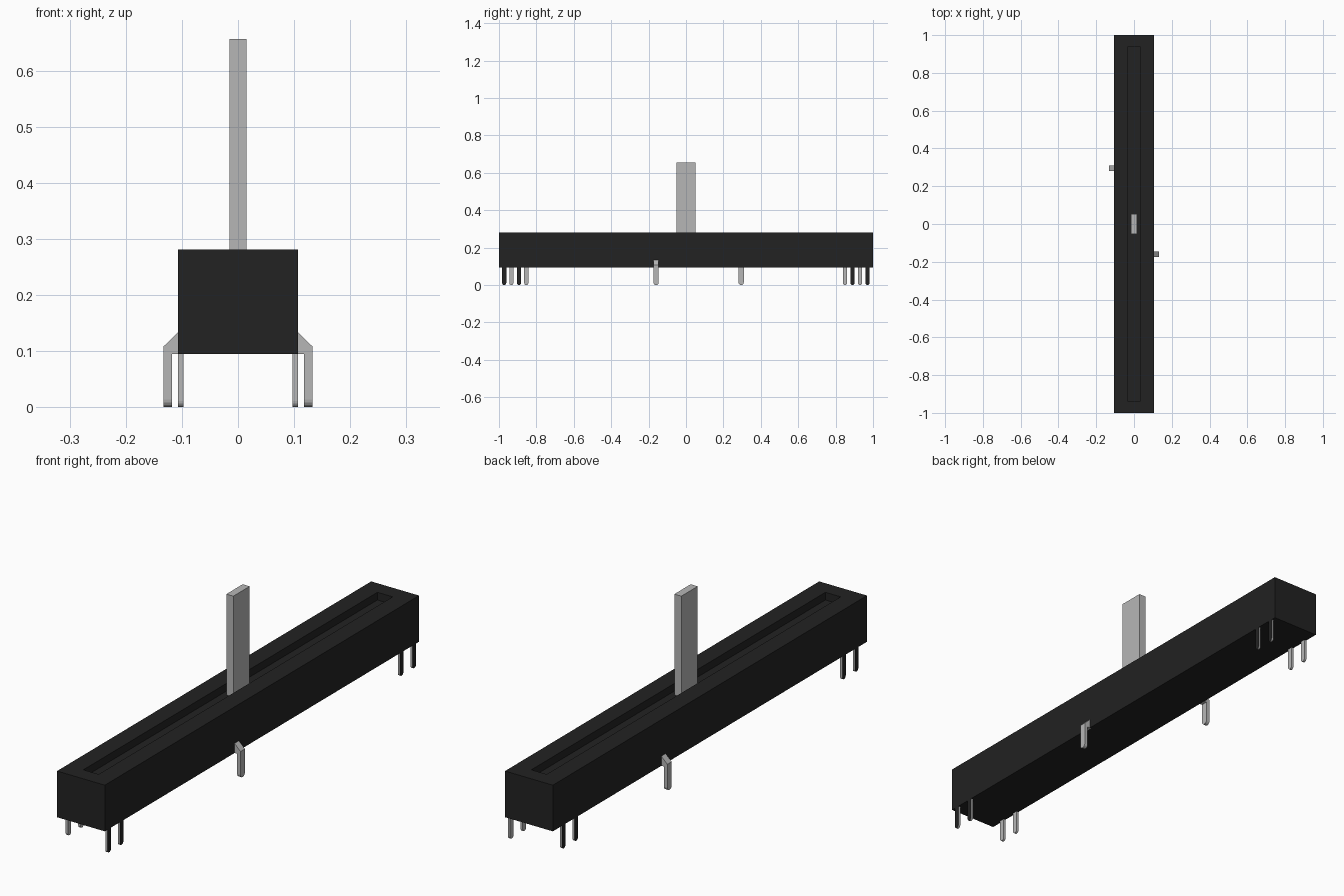
import bpy, bmesh, math
from mathutils import Vector

if "Cube" in bpy.data.objects:
    bpy.data.objects.remove(bpy.data.objects["Cube"], do_unlink=True)


def material(name, rgb):
    m = bpy.data.materials.new(name)
    m.use_nodes = True
    m.diffuse_color = (*rgb, 1)
    bsdf = next(n for n in m.node_tree.nodes if n.type == "BSDF_PRINCIPLED")
    bsdf.inputs["Base Color"].default_value = (*rgb, 1)
    return m


BLACK = material("black_plastic", (0.016, 0.016, 0.016))
METAL = material("grey_metal", (0.47, 0.47, 0.47))


def finish(name, bm, mats):
    bmesh.ops.recalc_face_normals(bm, faces=bm.faces)
    mesh = bpy.data.meshes.new(name)
    bm.to_mesh(mesh)
    bm.free()
    for m in mats:
        mesh.materials.append(m)
    obj = bpy.data.objects.new(name, mesh)
    bpy.context.collection.objects.link(obj)
    return obj


def box(lo, hi):
    bm = bmesh.new()
    bmesh.ops.create_cube(bm, size=1)
    for v in bm.verts:
        v.co = Vector([lo[i] if v.co[i] < 0 else hi[i] for i in range(3)])
    return bm


def prism(points, offset):
    """Extrude a closed outline along an offset vector."""
    bm = bmesh.new()
    face = bm.faces.new([bm.verts.new(p) for p in points])
    geom = bmesh.ops.extrude_face_region(bm, geom=[face])["geom"]
    bmesh.ops.translate(bm, vec=offset, verts=[g for g in geom if isinstance(g, bmesh.types.BMVert)])
    return bm


def blade_outline(x, y, half, top):
    """Flat strip in the y-z plane with a round lower end standing on z = 0."""
    arc = [(x, y + half * math.cos(a), half + half * math.sin(a))
           for a in (math.pi + math.pi * i / 8 for i in range(9))]
    return arc + [(x, y + half, top), (x, y - half, top)]


W, BOTTOM, TOP, FLOOR = 0.1065, 0.095, 0.281, 0.25

# Housing with a long slot sunk into its top
bm = box((-W, -1, BOTTOM), (W, 1, TOP))
bm.normal_update()
top = max(bm.faces, key=lambda f: f.calc_center_median().z)
bmesh.ops.inset_region(bm, faces=[top], thickness=0.02)
for v in top.verts:
    v.co.x = math.copysign(0.034, v.co.x)
    v.co.y = math.copysign(0.936, v.co.y)
geom = bmesh.ops.extrude_face_region(bm, geom=[top])["geom"]
for v in geom:
    if isinstance(v, bmesh.types.BMVert):
        v.co.z = FLOOR
if top.is_valid:
    bmesh.ops.delete(bm, geom=[top], context="FACES_ONLY")
finish("housing", bm, [BLACK])

# Slider lever
finish("slider_lever", box((-0.0155, -0.052, FLOOR), (0.0155, 0.052, 0.656)), [METAL])

# Contact pins, black on their outward faces
for side, label, rows in ((1, "left", (-0.972, -0.893, 0.89, 0.97)),
                          (-1, "right", (-0.934, -0.854, 0.85, 0.93))):
    for i, y in enumerate(rows):
        bm = prism(blade_outline(side * W, y, 0.011, BOTTOM + 0.003), (-side * 0.0095, 0, 0))
        bmesh.ops.recalc_face_normals(bm, faces=bm.faces)
        for f in bm.faces:
            f.material_index = 1 if f.normal.x * side > 0.9 else 0
        finish(f"{label}_pin_{i + 1}", bm, [METAL, BLACK])

# Mounting tabs: a sloped shoulder and a round-ended leg on each side
for side, label, y in ((1, "left", -0.16), (-1, "right", 0.295)):
    half = 0.014
    profile = [(0.1, BOTTOM), (0.133, BOTTOM), (0.133, 0.108), (W, 0.134), (0.1, 0.134)]
    bm = prism([(side * x, y - half, z) for x, z in profile], (0, 2 * half, 0))
    finish(f"{label}_tab_shoulder", bm, [METAL])
    bm = prism(blade_outline(side * 0.133, y, half, BOTTOM), (-side * 0.015, 0, 0))
    finish(f"{label}_tab_leg", bm, [METAL])
